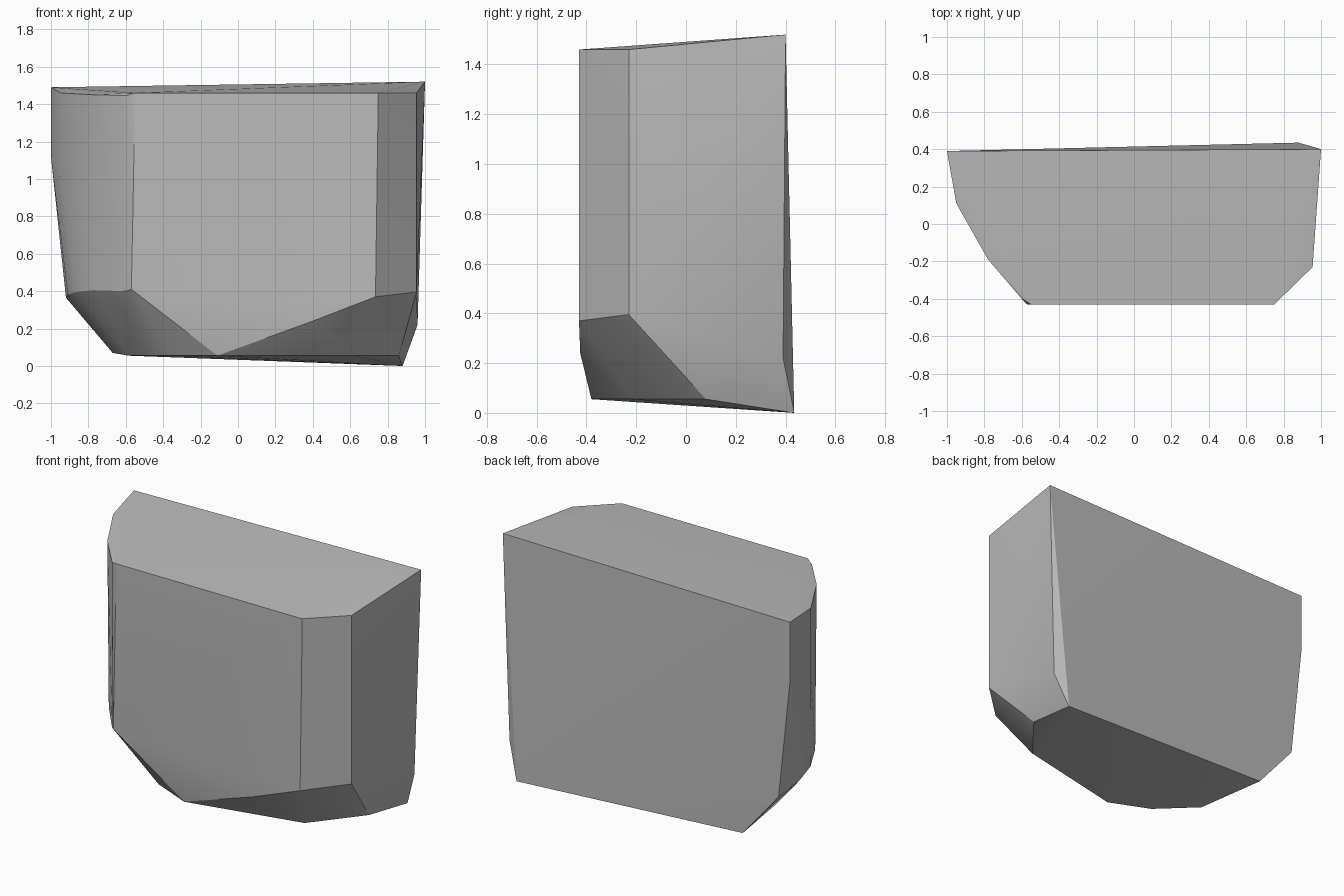
import bpy
import bmesh
import math

default_cube = bpy.data.objects.get("Cube")
if default_cube:
    bpy.data.objects.remove(default_cube, do_unlink=True)


def make_material(name, colour):
    material = bpy.data.materials.new(name)
    material.use_nodes = True
    material.diffuse_color = colour
    material.node_tree.nodes["Principled BSDF"].inputs["Base Color"].default_value = colour
    return material


def make_convex_block(name, outlines, material):
    """Wrap a stack of outlines in one convex skin."""
    bm = bmesh.new()
    for outline in outlines:
        for point in outline:
            bm.verts.new(point)
    result = bmesh.ops.convex_hull(bm, input=bm.verts)
    unused = [item for item in result["geom_interior"] if isinstance(item, bmesh.types.BMVert)]
    bmesh.ops.delete(bm, geom=unused, context="VERTS")
    bmesh.ops.recalc_face_normals(bm, faces=bm.faces)
    mesh = bpy.data.meshes.new(name)
    bm.to_mesh(mesh)
    bm.free()
    mesh.materials.append(material)
    block = bpy.data.objects.new(name, mesh)
    bpy.context.collection.objects.link(block)
    return block


# Top rim: rounded corner on one side, single chamfer on the other
top_rim = [
    (-1, .39, 1.49), (-.95, .11, 1.46), (-.78, -.19, 1.45), (-.6, -.4, 1.445),
    (-.55, -.43, 1.46), (.75, -.43, 1.46), (.955, -.23, 1.46), (1, .4, 1.52),
]

# Points where the rounded side starts to taper inward
taper = [(-1, .39, 1.12), (-.95, .11, 1.03)]

# Lower shoulder, where the walls turn in towards the base
shoulder = [
    (-.92, .39, .365), (-.91, .17, .38), (-.87, 0, .395), (-.77, -.19, .405),
    (-.6, -.4, .4), (-.57, -.43, .41), (.4, -.425, .24), (.735, -.43, .37),
    (.955, -.23, .395), (.96, .39, .22),
]

# Slanted base
base = [
    (-.67, .39, .07), (-.585, -.06, .055), (-.365, -.27, .055), (-.11, -.38, .055),
    (.62, -.22, .055), (.86, .08, .055), (.88, .435, 0),
]

grey = make_material("plain grey", (.5, .5, .5, 1))
block = make_convex_block("faceted_block", [top_rim, taper, shoulder, base], grey)

# Soft shading on the rounded side, crisp edges elsewhere
bpy.ops.object.select_all(action="DESELECT")
block.select_set(True)
bpy.context.view_layer.objects.active = block
bpy.ops.object.shade_smooth_by_angle(angle=math.radians(30))
